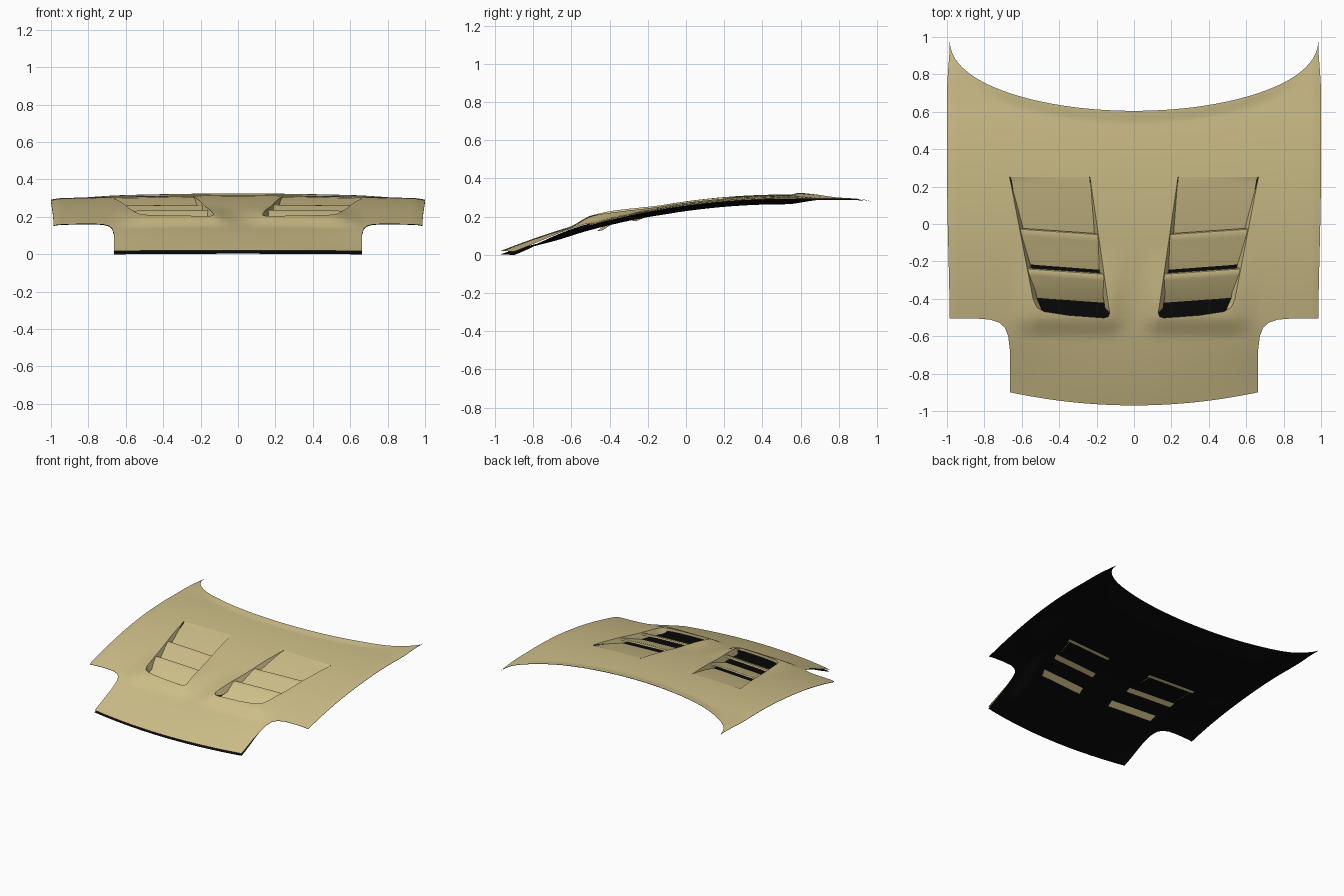
import bpy, bmesh, math
from mathutils import Vector

if "Cube" in bpy.data.objects:
    bpy.data.objects.remove(bpy.data.objects["Cube"])


def material(name, color, rough):
    m = bpy.data.materials.new(name)
    m.use_nodes = True
    m.diffuse_color = color
    bsdf = m.node_tree.nodes["Principled BSDF"]
    bsdf.inputs["Base Color"].default_value = color
    bsdf.inputs["Roughness"].default_value = rough
    return m


tan = material("tan paint", (0.62, 0.52, 0.25, 1), 0.5)
black = material("black lining", (0.003, 0.003, 0.003, 1), 0.9)


def ramp(a, b, v):
    """Smooth step from 0 at a to 1 at b."""
    t = min(max((v - a) / (b - a), 0), 1)
    return t * t * (3 - 2 * t)


# Panel outline: bowed nose and deep curved rear edge
def nose(x):
    return -0.97 + 0.16 * x * x


def rear(x):
    t = min(abs(x) / 0.985, 1)
    return 0.605 + 0.375 * (1 - math.sqrt(1 - t * t))


# Crowned surface with a rear lip and rolled side edges
def base(x, y):
    ax = abs(x)
    z = 0.28 + 0.138 * y - 0.1335 * y * y
    crown = 0.018 * (1 - ramp(0.6, 0.97, y)) + 0.052 * ramp(-0.5, -0.9, y)
    lip = 0.01 * ramp(-0.06, -0.01, y - rear(x)) * (1 - ramp(0.6, 0.95, ax))
    return z - crown * x * x + lip - 0.005 * ramp(0.95, 1, ax)


# Raised rim around the front of each vent
def surface(x, y):
    ax = abs(x)
    rim = ramp(-0.62, -0.49, y) * (1 - ramp(-0.48, -0.1, y))
    return base(x, y) + 0.028 * rim * ramp(0.02, 0.14, ax) * (1 - ramp(0.5, 0.68, ax))


def lining_height(x, y):
    ax = abs(x)
    front = nose(x) + 0.47 * ramp(0.5, 0.7, ax)
    inside = ramp(0.99, 0.7, ax) * ramp(0, 0.2, rear(x) - y) * ramp(0, 0.3, y - front)
    gap = 0.004 + 0.038 * inside + 0.014 * (1 - inside) * ramp(-0.6, -0.9, y)
    return base(x, y) - gap


# Convex cut shapes on the +x side, counter-clockwise
VENT = [(0.235, 0.25), (0.13, -0.475), (0.137, -0.495), (0.16, -0.502),
        (0.35, -0.488), (0.48, -0.468), (0.52, -0.445), (0.54, -0.40), (0.665, 0.25)]
NOTCH = [(0.66, -1.5), (1.5, -1.5), (1.5, -0.505), (0.85, -0.505), (0.77, -0.511),
         (0.72, -0.528), (0.69, -0.555), (0.673, -0.6), (0.663, -0.68)]


def cut_convex(bm, poly, side):
    """Cut along each edge of a convex shape and remove what is inside it."""
    pts = [Vector((side * x, y, 0)) for x, y in poly]
    mid = sum(pts, Vector()) / len(pts)
    planes = []
    for a, b in zip(pts, pts[1:] + pts[:1]):
        n = Vector((b.y - a.y, a.x - b.x, 0)).normalized()
        if n.dot(mid - a) > 0:
            n = -n
        planes.append((a, n))
    for a, n in planes:
        bmesh.ops.bisect_plane(bm, geom=bm.verts[:] + bm.edges[:] + bm.faces[:],
                               dist=1e-5, plane_co=a, plane_no=n)
    inside = [f for f in bm.faces
              if all(n.dot(f.calc_center_median() - a) < 0 for a, n in planes)]
    bmesh.ops.delete(bm, geom=inside, context='FACES')


def flat_panel():
    bm = bmesh.new()
    bmesh.ops.create_grid(bm, x_segments=72, y_segments=64, size=1)
    for v in bm.verts:
        x = 0.985 * math.sin(v.co.x * math.pi / 2)
        y0, y1 = nose(x), rear(x)
        v.co.y = y0 + (y1 - y0) * (v.co.y + 1) / 2
        bulge = ramp(-0.6, 0.3, v.co.y) * (1 - ramp(0.7, 0.98, v.co.y))
        v.co.x = x * (1 + 0.015 * bulge)
    for side in (1, -1):
        cut_convex(bm, NOTCH, side)
    return bm


def finish(bm, name, mat):
    me = bpy.data.meshes.new(name)
    bm.to_mesh(me)
    bm.free()
    me.materials.append(mat)
    ob = bpy.data.objects.new(name, me)
    bpy.context.collection.objects.link(ob)
    bpy.ops.object.select_all(action='DESELECT')
    ob.select_set(True)
    bpy.context.view_layer.objects.active = ob
    bpy.ops.object.shade_smooth_by_angle(angle=math.radians(35))
    return ob


# Outer hood skin with two vent openings and their side walls
bm = flat_panel()
for side in (1, -1):
    cut_convex(bm, VENT, side)
for v in bm.verts:
    v.co.z = surface(v.co.x, v.co.y)


def near_vent(v):
    return 0.1 < abs(v.co.x) < 0.68 and -0.52 < v.co.y < 0.27


edges = [e for e in bm.edges if e.is_boundary and all(near_vent(v) for v in e.verts)]
walls = bmesh.ops.extrude_edge_only(bm, edges=edges)["geom"]
for v in walls:
    if isinstance(v, bmesh.types.BMVert):
        deep = min(max((0.25 - v.co.y) / 0.3, 0), 1)
        inward = 1 if abs(v.co.x) < 0.36 else -1
        v.co.z -= 0.045 * deep * (1 - 0.5 * ramp(-0.42, -0.48, v.co.y))
        if v.co.y > -0.46:
            v.co.x += math.copysign(0.022 * deep, v.co.x) * inward
finish(bm, "hood_skin", tan)

# Dark lining under the skin, without openings
bm = flat_panel()
for v in bm.verts:
    v.co.z = lining_height(v.co.x, v.co.y)
bmesh.ops.reverse_faces(bm, faces=bm.faces[:])
finish(bm, "hood_lining", black)


# Louvre blades sloping down and forward inside each vent
def blade(name, side, back, front, deep, lip):
    bm = bmesh.new()
    steps = [i / 10 for i in range(11)]
    profile = [(back + (front - back) * s, s, 0) for s in steps]
    if lip:
        profile = [(back + 0.022, 0, 0.012), (back + 0.016, 0, 0.002)] + profile
    rows = []
    for y, s, hook in profile:
        inner = 0.237 - 0.145 * (0.25 - y)
        outer = 0.663 - 0.19 * (0.25 - y)
        row = []
        for i in range(13):
            x = inner + (outer - inner) * i / 12
            yy = y + (0.07 * (x - 0.38) if lip or s > 0 else 0)
            top = surface(x, yy) - (0.007 if lip else 0) - hook
            z = (1 - s) * top + s * (base(x, yy) - deep)
            row.append(bm.verts.new((side * x, yy, z)))
        rows.append(row)
    for r, q in zip(rows, rows[1:]):
        for i in range(12):
            bm.faces.new((r[i], q[i], q[i + 1], r[i + 1]))
    if side < 0:
        bmesh.ops.reverse_faces(bm, faces=bm.faces[:])
    finish(bm, name, tan)


for side, label in ((1, "left"), (-1, "right")):
    blade(label + "_rear_ramp", side, 0.25, -0.06, 0.045, False)
    blade(label + "_middle_blade", side, -0.06, -0.27, 0.052, True)
    blade(label + "_front_blade", side, -0.27, -0.45, 0.062, True)
